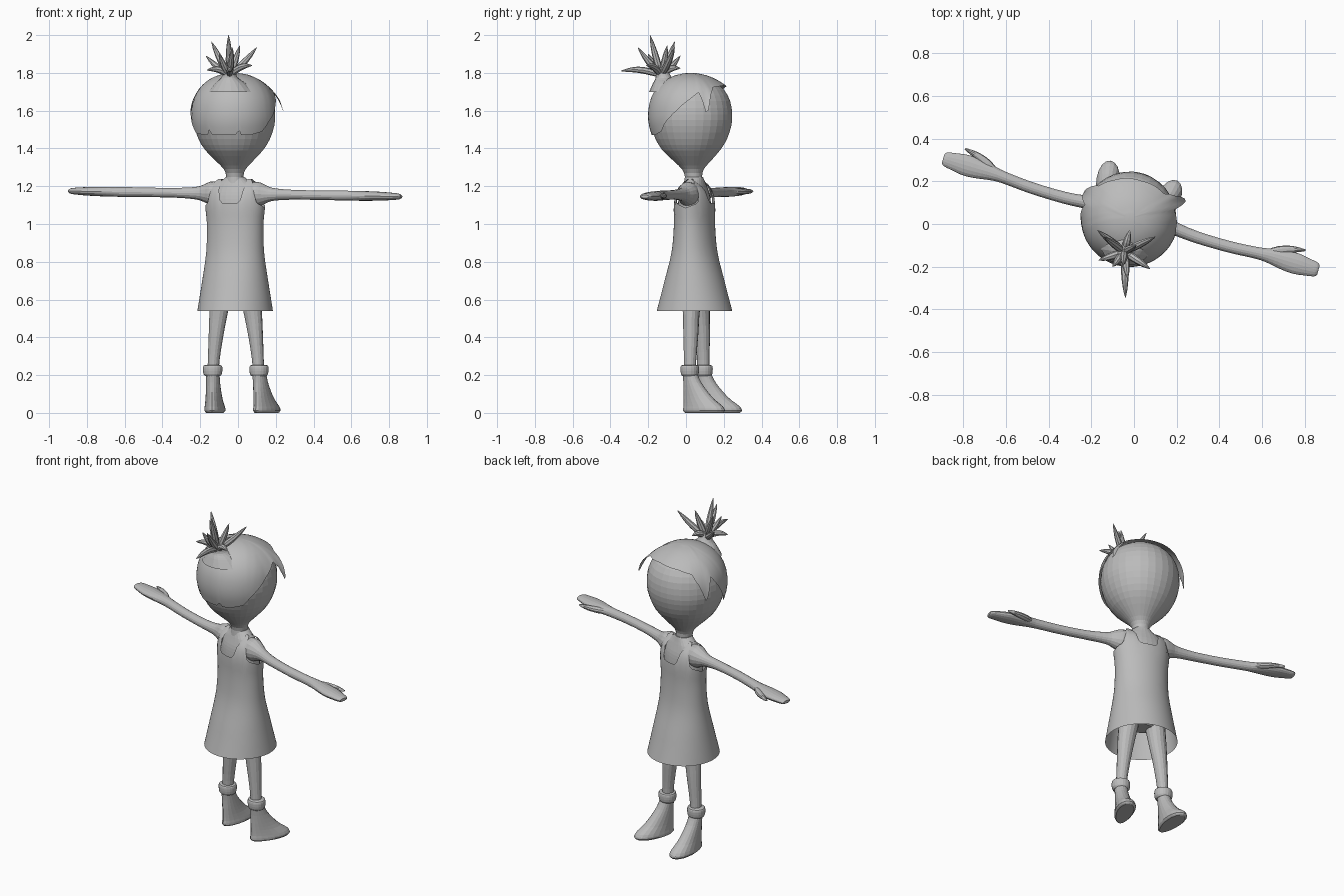
import bpy, bmesh, math
from mathutils import Vector, Matrix

if "Cube" in bpy.data.objects:
    bpy.data.objects.remove(bpy.data.objects["Cube"])

grey = bpy.data.materials.new("plain grey")
grey.diffuse_color = (0.5, 0.5, 0.5, 1)
grey.use_nodes = True
grey.node_tree.nodes["Principled BSDF"].inputs["Base Color"].default_value = grey.diffuse_color

# The figure looks towards +y, turned slightly to +x
TURN = Matrix.Translation((-0.015, 0.045, 0)) @ Matrix.Rotation(math.radians(-16.6), 4, 'Z')


def make(name, rings, caps=(True, True), mat=TURN, smooth=False):
    """Skin a list of closed rings of points."""
    bm = bmesh.new()
    vs = [[bm.verts.new(mat @ Vector(p)) for p in r] for r in rings]
    n = len(vs[0])
    for a, b in zip(vs, vs[1:]):
        for i in range(n):
            j = (i + 1) % n
            bm.faces.new((a[i], a[j], b[j], b[i]))
    for on, ring in zip(caps, (vs[0], vs[-1])):
        if on:
            bm.faces.new(ring)
    bmesh.ops.recalc_face_normals(bm, faces=bm.faces)
    me = bpy.data.meshes.new(name)
    bm.to_mesh(me)
    bm.free()
    me.materials.append(grey)
    for p in me.polygons:
        p.use_smooth = smooth
    ob = bpy.data.objects.new(name, me)
    bpy.context.collection.objects.link(ob)
    return ob


def spline(rows, k=3):
    """Catmull-Rom resampling of rows of numbers."""
    out = []
    for i in range(len(rows) - 1):
        q = [rows[max(0, min(len(rows) - 1, i + d))] for d in (-1, 0, 1, 2)]
        for s in range(k):
            t = s / k
            out.append(tuple(0.5 * (2 * b + (c - a) * t + (2 * a - 5 * b + 4 * c - d) * t * t
                                    + (3 * b - a - 3 * c + d) * t ** 3) for a, b, c, d in zip(*q)))
    return out + [tuple(rows[-1])]


def ellipse(c, a, b, n):
    c, a, b = Vector(c), Vector(a), Vector(b)
    return [c + a * math.cos(2 * math.pi * i / n) + b * math.sin(2 * math.pi * i / n) for i in range(n)]


def stack(rows, n, k=3):
    """Horizontal ellipses from rows of (x, y, z, half x, half y)."""
    return [ellipse((x, y, z), (a, 0, 0), (0, b, 0), n) for x, y, z, a, b in spline(rows, k)]


def lerp(table, x):
    for (x0, y0), (x1, y1) in zip(table, table[1:]):
        if x <= x1:
            return y0 + (y1 - y0) * max(0, (x - x0) / (x1 - x0))
    return table[-1][1]


# Head and neck
HY = -0.018
profile = spline([(1.19, .06), (1.25, .046), (1.29, .058), (1.33, .095), (1.39, .153), (1.45, .19), (1.52, .213),
                  (1.58, .218), (1.65, .207), (1.71, .175), (1.755, .125), (1.78, .065), (1.787, .012)], 2)
make("head", [ellipse((0, HY * min(1, (z - 1.19) / .2), z), (r, 0, 0), (0, r, 0), 32) for z, r in profile])

# Torso under the dress
make("torso", stack([(0, .01, .62, .06, .05), (0, .01, .68, .125, .09), (0, 0, .85, .13, .09), (0, 0, 1.0, .13, .085),
                     (0, 0, 1.09, .14, .082), (0, 0, 1.15, .138, .075), (0, 0, 1.2, .115, .06),
                     (0, 0, 1.225, .08, .052), (0, 0, 1.25, .048, .045)], 28))

# Dress: each column stops at neckline, strap or armhole height
dress_rows = spline([(.54, .2, .2), (.62, .188, .178), (.7, .176, .157), (.85, .156, .118), (1.0, .153, .104),
                     (1.1, .163, .104), (1.17, .158, .09), (1.21, .15, .06), (1.238, .142, .012)], 3)
half_u = [(r[0], r[1]) for r in dress_rows]
half_v = [(r[0], r[2]) for r in dress_rows]
dress_top = [(0, 1.11), (17, 1.112), (23, 1.14), (28, 1.237), (44, 1.237), (49, 1.17), (56, 1.11), (90, 1.085)]
N = 72
rings = []
for k in range(19):
    ring = []
    for i in range(N):
        th = 2 * math.pi * i / N
        deg = math.degrees(math.acos(min(1, abs(math.cos(th)))))
        z = .54 + (lerp(dress_top, deg) - .54) * k / 18
        ring.append((lerp(half_u, z) * math.sin(th), lerp(half_v, z) * math.cos(th), z))
    rings.append(ring)
make("dress", rings, (False, False), smooth=True)

# Limbs, mirrored
for s, side in ((1, "right"), (-1, "left")):
    make(side + "_leg", stack([(s * .125, .012, .2, .031, .033), (s * .122, .012, .28, .031, .033),
                               (s * .108, .012, .42, .04, .04), (s * .093, .01, .54, .05, .045),
                               (s * .07, .01, .7, .06, .065)], 16))
    # Boot, turned outwards
    boot = TURN @ Matrix.Translation((s * .128, .012, 0)) @ Matrix.Rotation(math.radians(-10 * s), 4, 'Z')
    rows = stack([(0, .083, 0, .042, .11), (0, .083, .012, .052, .122), (0, .078, .035, .05, .114),
                  (0, .055, .07, .045, .09), (0, .035, .11, .042, .07), (0, .015, .16, .04, .05),
                  (0, .003, .2, .04, .041)], 20, 2)
    # Broaden the toes, narrow the heel
    rows = [[(p.x * (1 + 1.6 * (p.y - .06)), p.y, p.z) for p in r] for r in rows]
    make(side + "_boot", rows, mat=boot)
    make(side + "_boot_cuff", stack([(0, 0, .195, .04, .04), (0, 0, .207, .049, .047), (0, 0, .235, .052, .049),
                                     (0, 0, .25, .048, .045), (0, 0, .254, .033, .033)], 20, 2), mat=boot)
    # Arm with mitten hand: (out, forward, half forward, half up)
    arm = [(.09, 0, .06, .062), (.13, 0, .056, .064), (.165, 0, .044, .05), (.21, -.004, .032, .034),
           (.32, -.014, .028, .026), (.48, -.014, .027, .025), (.62, -.004, .028, .026), (.68, 0, .035, .026),
           (.75, 0, .046, .025), (.81, 0, .049, .023), (.87, 0, .04, .019), (.905, 0, .033, .015),
           (.917, 0, .022, .008)]
    make(side + "_arm", [ellipse((s * u, v, 1.16 - s * .016 * u), (0, a, 0), (0, 0, b), 16)
                         for u, v, a, b in spline(arm, 3)])
    thumb = [(.665, .012, .014, .016), (.71, .035, .02, .017), (.76, .056, .016, .015), (.8, .066, .011, .012),
             (.832, .073, .004, .005)]
    make(side + "_thumb", [ellipse((s * u, v, 1.16 - s * .016 * u), (-s * .3 * a, a, 0), (0, 0, b), 10)
                           for u, v, a, b in spline(thumb, 2)])

# Hair cap: lower edge height by angle from the face (negative is the left side)
edge = [(-180, 1.47), (-163, 1.47), (-159, 1.5), (-155, 1.47), (-125, 1.48), (-112, 1.55), (-100, 1.62),
        (-89, 1.68), (-79, 1.54), (-70, 1.64), (-60, 1.705), (-38, 1.725), (0, 1.735), (38, 1.725), (49, 1.68),
        (56, 1.57), (62, 1.70), (84, 1.635), (110, 1.54), (120, 1.49), (140, 1.47), (153, 1.47), (157, 1.5),
        (161, 1.47), (180, 1.47)]
# Outward flare of the fringe by angle
flare = [(-110, 0), (-79, .018), (-40, .02), (0, .02), (40, .025), (56, .05), (64, .015), (85, 0), (180, 0)]
N = 120
rings = []
for k in range(13):
    t = k / 12
    ring = []
    for i in range(N):
        deg = -180 + 360 * i / N
        th = math.radians(deg)
        zb = lerp(edge, deg)
        z = zb + (1.787 - zb) * math.sin(t * math.pi / 2)
        r = lerp(profile, z) + .011 + lerp(flare, deg) * (1 - t) ** 2
        ring.append((r * math.sin(th), HY + r * math.cos(th), z + .012 * t))
    rings.append(ring)
make("hair_cap", rings, (False, True), smooth=True)

# Tied tuft: stalk and spikes, placed in the world frame
WORLD = Matrix.Identity(4)
make("tuft_stalk", stack([(-.035, -.085, 1.70, .125, .11), (-.04, -.1, 1.745, .082, .075), (-.045, -.115, 1.772, .046, .046),
                          (-.045, -.125, 1.8, .034, .036), (-.045, -.13, 1.825, .03, .032)], 20), mat=WORLD)
base = Vector((-.045, -.13, 1.785))
tips = [(-.05, -.19, 2.0), (-.14, -.06, 1.965), (.1, -.06, 1.935), (-.03, -.255, 1.935), (-.04, -.345, 1.81),
        (-.165, -.17, 1.815), (.075, -.21, 1.84), (-.17, -.03, 1.89), (.01, -.1, 1.945), (-.02, -.03, 1.825),
        (-.1, -.2, 1.9)]
for i, tip in enumerate(tips):
    tip = Vector(tip)
    d = tip - base
    a = d.orthogonal().normalized()
    b = d.cross(a).normalized()
    bend = Vector((0, 0, .018 if d.z < .1 else -.008))
    rings = []
    for t, r in spline([(0, .012), (.3, .018), (.6, .016), (.85, .009), (1, .001)], 2):
        rings.append(ellipse(base + d * t + bend * math.sin(math.pi * t), a * r, b * r, 8))
    make("tuft_spike_%d" % (i + 1), rings, mat=WORLD)
